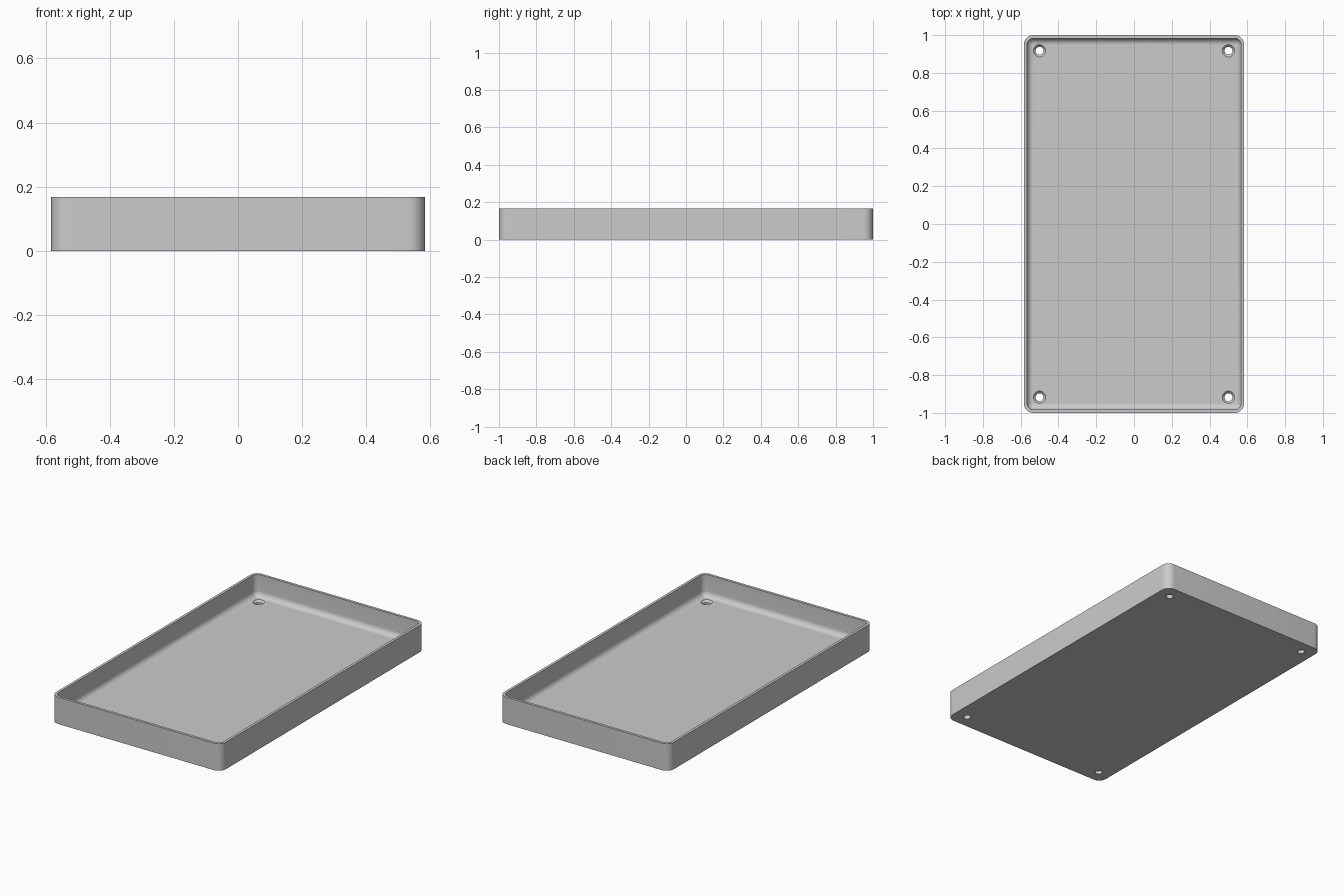
import bpy
import bmesh
from math import sin, cos, pi
from mathutils import Vector

cube = bpy.data.objects.get("Cube")
if cube:
    bpy.data.objects.remove(cube, do_unlink=True)

# Main dimensions
HALF_X, HALF_Y, HEIGHT = 0.583, 1.0, 0.167
CORNER, WALL, FLOOR = 0.05, 0.0167, 0.0333
FILLET = CORNER - WALL
HOLE_X, HOLE_Y = 0.5, 0.917
STEPS = 10

grey = bpy.data.materials.new("light_grey")
grey.use_nodes = True
colour = (0.6, 0.6, 0.6, 1)
grey.diffuse_color = colour
grey.node_tree.nodes["Principled BSDF"].inputs["Base Color"].default_value = colour


def rounded_ring(bm, inset, z):
    """Rounded rectangle of vertices, drawn in from the outer wall."""
    r = CORNER - inset
    ring = []
    for k, (sx, sy) in enumerate([(1, 1), (-1, 1), (-1, -1), (1, -1)]):
        for i in range(STEPS + 1):
            a = (k + i / STEPS) * pi / 2
            ring.append(bm.verts.new((sx * (HALF_X - CORNER) + r * cos(a),
                                      sy * (HALF_Y - CORNER) + r * sin(a), z)))
    return ring


def circle_ring(bm, radius, z, count=32):
    return [bm.verts.new((radius * cos(2 * pi * i / count),
                          radius * sin(2 * pi * i / count), z)) for i in range(count)]


def skin(name, bm, rings):
    """Join a stack of rings into a closed solid."""
    n = len(rings[0])
    for a, b in zip(rings, rings[1:]):
        for i in range(n):
            j = (i + 1) % n
            bm.faces.new((a[i], a[j], b[j], b[i]))
    bm.faces.new(rings[0][::-1])
    bm.faces.new(rings[-1])
    bmesh.ops.remove_doubles(bm, verts=bm.verts, dist=1e-5)
    bmesh.ops.recalc_face_normals(bm, faces=bm.faces)
    mesh = bpy.data.meshes.new(name)
    bm.to_mesh(mesh)
    bm.free()
    mesh.materials.append(grey)
    obj = bpy.data.objects.new(name, mesh)
    bpy.context.collection.objects.link(obj)
    return obj


# Tray: outer wall, rim, inner wall and the fillet down to the floor
bm = bmesh.new()
profile = [(0, 0), (0, HEIGHT), (WALL, HEIGHT)]
for i in range(9):
    a = i / 8 * pi / 2
    profile.append((WALL + FILLET * (1 - cos(a)), FLOOR + FILLET * (1 - sin(a))))
tray = skin("tray", bm, [rounded_ring(bm, *p) for p in profile])

# Countersunk screw holes in the four corners
bpy.context.view_layer.objects.active = tray
tray.select_set(True)
for sx in (-1, 1):
    for sy in (-1, 1):
        bm = bmesh.new()
        section = [(0.021, -0.02), (0.021, FLOOR - 0.012), (0.0325, FLOOR), (0.0325, FLOOR + 0.02)]
        cutter = skin("hole_cutter", bm, [circle_ring(bm, *s) for s in section])
        cutter.location = Vector((sx * HOLE_X, sy * HOLE_Y, 0))
        cutter.hide_render = True
        cut = tray.modifiers.new("screw_hole", 'BOOLEAN')
        cut.operation = 'DIFFERENCE'
        cut.solver = 'EXACT'
        cut.object = cutter
        bpy.context.view_layer.update()
        bpy.ops.object.modifier_apply(modifier=cut.name)
        bpy.data.objects.remove(cutter, do_unlink=True)

bpy.ops.object.shade_smooth_by_angle(angle=pi / 6)
